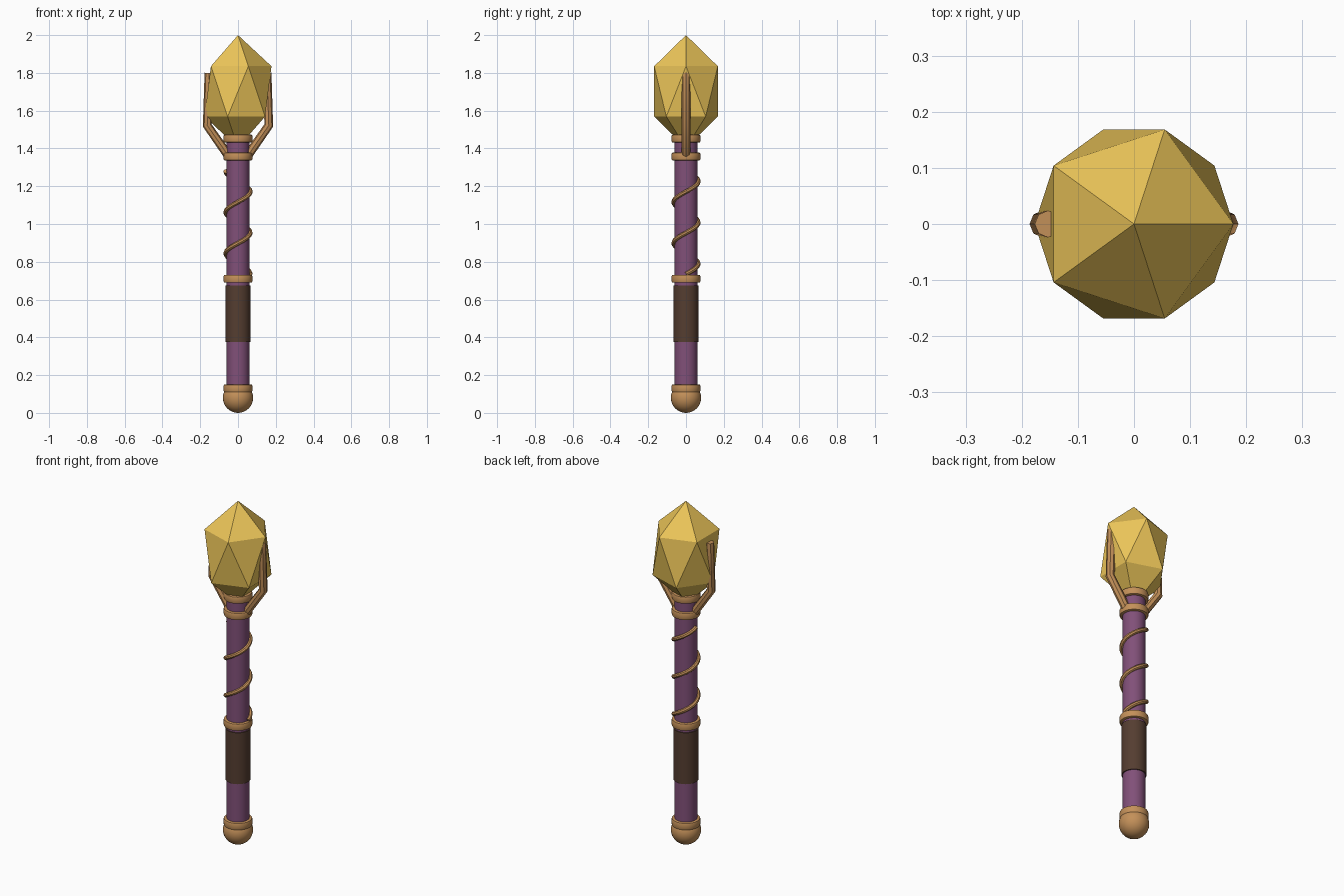
import bpy, math

if "Cube" in bpy.data.objects:
    bpy.data.objects.remove(bpy.data.objects["Cube"])


def material(name, rgb):
    m = bpy.data.materials.new(name)
    m.diffuse_color = (*rgb, 1)
    m.use_nodes = True
    m.node_tree.nodes["Principled BSDF"].inputs["Base Color"].default_value = m.diffuse_color
    return m


GOLD = material("gold_crystal", (0.84, 0.56, 0.10))
BRONZE = material("bronze", (0.55, 0.28, 0.10))
PURPLE = material("purple", (0.22, 0.08, 0.19))
LEATHER = material("leather", (0.09, 0.047, 0.03))


def finish(name, mat, smooth=True):
    ob = bpy.context.object
    ob.name = name
    ob.data.materials.append(mat)
    if smooth:
        bpy.ops.object.shade_smooth_by_angle(angle=math.radians(40))
    return ob


def cylinder(name, r, z0, z1, mat, bevel=0):
    bpy.ops.mesh.primitive_cylinder_add(vertices=32, radius=r, depth=z1 - z0,
                                        location=(0, 0, (z0 + z1) / 2))
    if bevel:
        mod = bpy.context.object.modifiers.new("bevel", 'BEVEL')
        mod.width = bevel
        mod.segments = 2
        bpy.ops.object.modifier_apply(modifier=mod.name)
    return finish(name, mat)


def tube(name, points, radius, mat, resolution=2):
    cu = bpy.data.curves.new(name, 'CURVE')
    cu.dimensions = '3D'
    cu.bevel_depth = radius
    cu.bevel_resolution = resolution
    cu.use_fill_caps = True
    sp = cu.splines.new('POLY')
    sp.points.add(len(points) - 1)
    for p, co in zip(sp.points, points):
        p.co = (*co, 1)
    ob = bpy.data.objects.new(name, cu)
    bpy.context.collection.objects.link(ob)
    bpy.ops.object.select_all(action='DESELECT')
    ob.select_set(True)
    bpy.context.view_layer.objects.active = ob
    bpy.ops.object.convert(target='MESH')
    return finish(name, mat)


# Shaft, grip and pommel
cylinder("shaft", 0.06, 0.08, 1.45, PURPLE)
cylinder("grip", 0.066, 0.375, 0.675, LEATHER)
bpy.ops.mesh.primitive_uv_sphere_add(segments=32, ring_count=16, radius=0.08,
                                     location=(0, 0, 0.08))
finish("pommel", BRONZE)

# Collars
for i, z in enumerate((0.13, 0.71, 1.357, 1.452)):
    cylinder(f"collar_{i + 1}", 0.076, z - 0.021, z + 0.021, BRONZE, 0.007)

# Spiral wire: two and a half turns
N = 100
helix = []
for i in range(N + 1):
    t = i / N
    a = t * 5 * math.pi
    helix.append((0.065 * math.cos(a), 0.065 * math.sin(a), 0.735 + 0.545 * t))
tube("spiral_wire", helix, 0.012, BRONZE)

# Prongs holding the crystal
for side, s in (("left", -1), ("right", 1)):
    tube(f"{side}_prong", [(s * 0.05, 0, 1.36), (s * 0.163, 0, 1.522),
                           (s * 0.153, 0, 1.80)], 0.024, BRONZE)

# Crystal: stretched icosahedron
bpy.ops.mesh.primitive_ico_sphere_add(subdivisions=1, radius=1, location=(0, 0, 1.702))
bpy.context.object.scale = (0.198, 0.198, 0.298)
bpy.ops.object.transform_apply(location=False, rotation=False, scale=True)
finish("crystal", GOLD, smooth=False)
